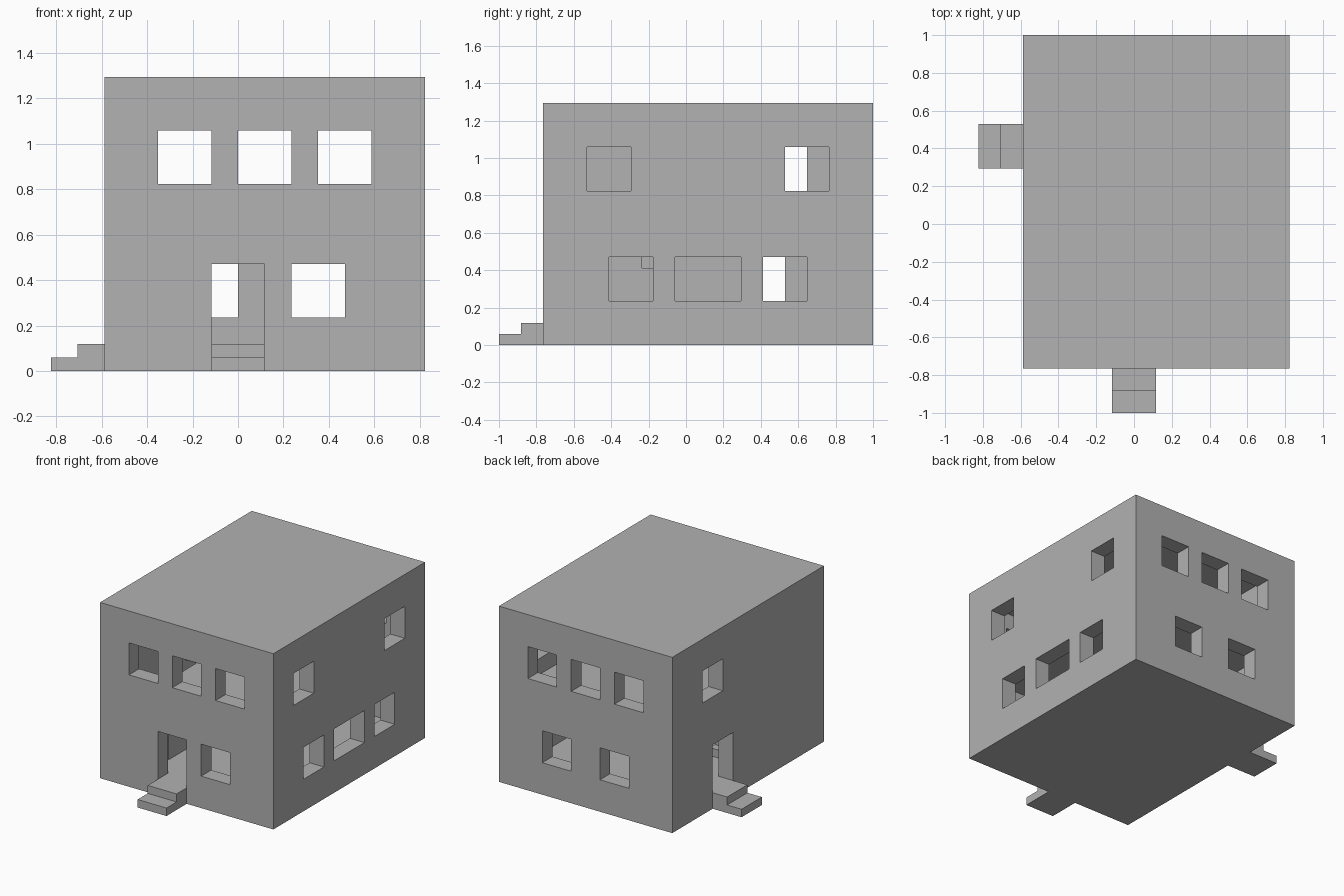
import bpy
import bmesh

U = 2 / 17  # building module; all sizes below are in modules

cube = bpy.data.objects.get("Cube")
if cube:
    bpy.data.objects.remove(cube, do_unlink=True)

grey = bpy.data.materials.new("plain_grey")
grey.use_nodes = True
grey.diffuse_color = (0.445, 0.445, 0.445, 1)
grey.node_tree.nodes["Principled BSDF"].inputs["Base Color"].default_value = grey.diffuse_color


def add_object(name, bm):
    bmesh.ops.recalc_face_normals(bm, faces=bm.faces)
    mesh = bpy.data.meshes.new(name)
    bm.to_mesh(mesh)
    bm.free()
    mesh.materials.append(grey)
    obj = bpy.data.objects.new(name, mesh)
    bpy.context.collection.objects.link(obj)
    return obj


def box(name, x, y, z):
    """Box spanning the three (low, high) ranges."""
    bm = bmesh.new()
    bmesh.ops.create_cube(bm, size=1)
    for v in bm.verts:
        v.co = [U * (r[0] if c < 0 else r[1]) for c, r in zip(v.co, (x, y, z))]
    return add_object(name, bm)


def prism(name, profile, axis, low, high):
    """Extrude a (horizontal, z) profile along x (axis 0) or y (axis 1)."""
    bm = bmesh.new()

    def point(h, z, a):
        return (a * U, h * U, z * U) if axis == 0 else (h * U, a * U, z * U)

    face = bm.faces.new([bm.verts.new(point(h, z, low)) for h, z in profile])
    out = bmesh.ops.extrude_face_region(bm, geom=[face])
    shift = [0, 0, 0]
    shift[axis] = (high - low) * U
    verts = [g for g in out["geom"] if isinstance(g, bmesh.types.BMVert)]
    bmesh.ops.translate(bm, vec=shift, verts=verts)
    return add_object(name, bm)


def cut(target, x, y, z):
    cutter = box("cutter", x, y, z)
    cutter.hide_render = True
    mod = target.modifiers.new("cut", "BOOLEAN")
    mod.operation = "DIFFERENCE"
    mod.solver = "EXACT"
    mod.object = cutter
    bpy.context.view_layer.objects.active = target
    bpy.ops.object.modifier_apply(modifier=mod.name)
    bpy.data.objects.remove(cutter, do_unlink=True)


# House block with two hollow storeys
house = box("house_shell", (-5, 7), (-6.5, 8.5), (0, 11))
for floor in (1, 6):
    cut(house, (-4, 6), (-5.5, 7.5), (floor, floor + 4))

# Stairwell opening in the upper floor
cut(house, (-4, -2), (-4, 0.5), (4.5, 6.5))

# Window and door openings, by wall
LOW, HIGH, DOOR = (2, 4), (7, 9), (1, 4)
FRONT, BACK = (-7, -5), (7, 9)
LEFT, RIGHT = (5.5, 7.5), (-5.5, -3.5)

for x in (-3, 0, 3):
    for wall in (FRONT, BACK):
        cut(house, (x, x + 2), wall, HIGH)
cut(house, (2, 4), FRONT, LOW)
cut(house, (-1, 1), FRONT, DOOR)
for x in (-2, 2):
    cut(house, (x, x + 2), BACK, LOW)

for y in ((-3.5, -1.5), (-0.5, 2.5), (3.5, 5.5)):
    cut(house, LEFT, y, LOW)
for y in ((-4.5, -2.5), (4.5, 6.5)):
    cut(house, LEFT, y, HIGH)
cut(house, RIGHT, (3.5, 5.5), HIGH)
cut(house, RIGHT, (2.5, 4.5), DOOR)


# Entrance steps
def steps(wall):
    return [(wall, 0), (wall - 2, 0), (wall - 2, 0.5),
            (wall - 1, 0.5), (wall - 1, 1), (wall, 1)]


prism("front_steps", steps(-6.5), 0, -1, 1)
prism("side_steps", steps(-5), 1, 2.5, 4.5)

# Inner staircase rising toward the front wall
stair = [(-4, 1), (0.5, 1)]
for i in range(9):
    y, z = 0.5 - i / 2, 1.5 + i / 2
    stair += [(y, z), (y - 0.5, z)]
prism("inner_staircase", stair, 0, -4, -2)
